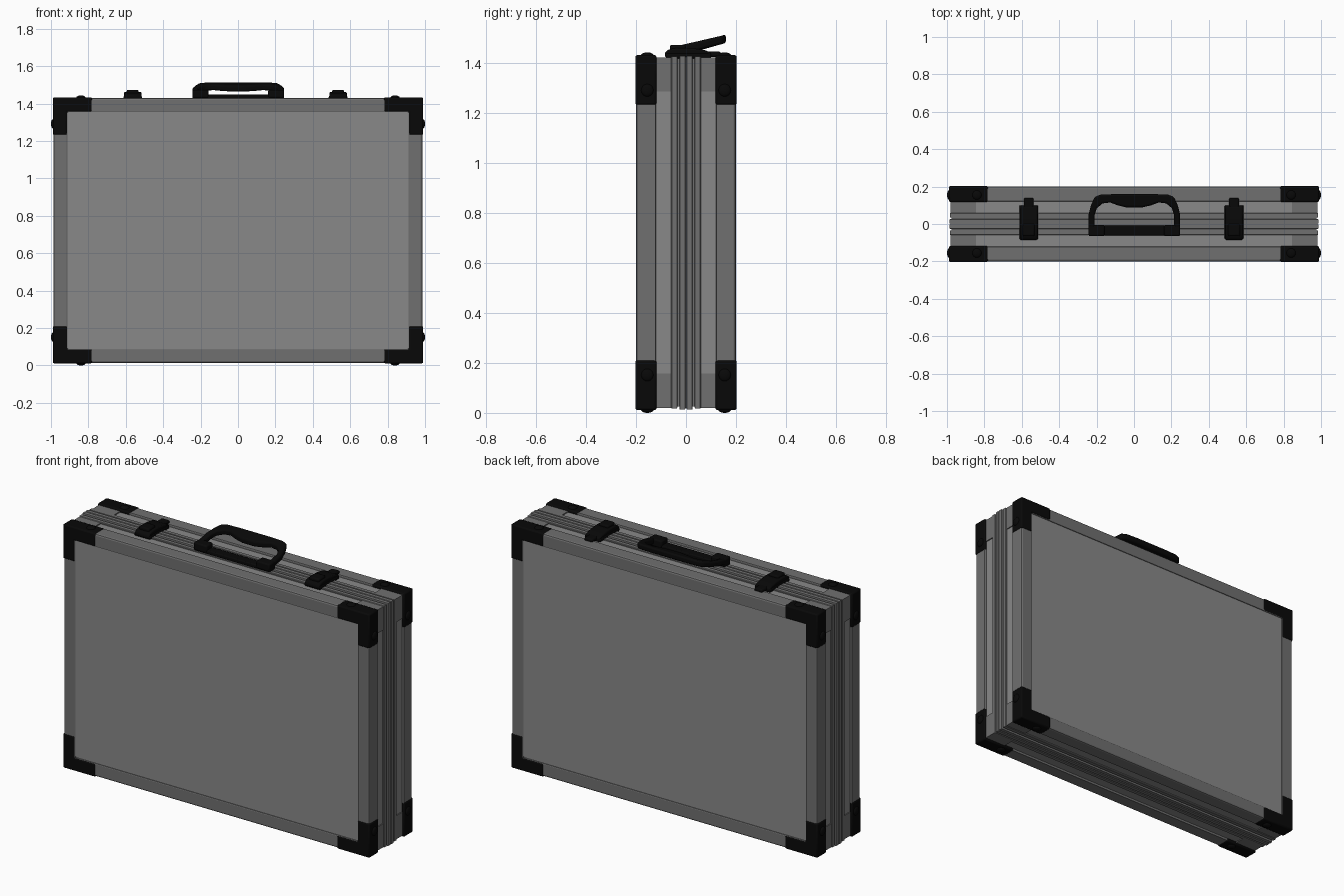
import bpy, bmesh, math
from mathutils import Matrix

if "Cube" in bpy.data.objects:
    bpy.data.objects.remove(bpy.data.objects["Cube"])

HX, HZ, ZC = 0.987, 0.708, 0.722   # body half width, half height, centre height


def material(name, v):
    m = bpy.data.materials.new(name)
    m.diffuse_color = (v, v, v, 1)
    m.use_nodes = True
    m.node_tree.nodes["Principled BSDF"].inputs["Base Color"].default_value = m.diffuse_color
    return m


BLACK = material("black_plastic", 0.0025)
TRIM = material("dark_grey_trim", 0.16)
PANEL = material("grey_panel", 0.25)


def finish(name, bm, mat=None, bevel=0, segments=2, angle=35):
    bmesh.ops.recalc_face_normals(bm, faces=bm.faces)
    me = bpy.data.meshes.new(name)
    bm.to_mesh(me)
    bm.free()
    ob = bpy.data.objects.new(name, me)
    bpy.context.collection.objects.link(ob)
    if mat:
        me.materials.append(mat)
    if bevel:
        b = ob.modifiers.new("bevel", 'BEVEL')
        b.width, b.segments, b.limit_method = bevel, segments, 'ANGLE'
        b.angle_limit = math.radians(40)
    bpy.ops.object.select_all(action='DESELECT')
    bpy.context.view_layer.objects.active = ob
    ob.select_set(True)
    bpy.ops.object.shade_smooth_by_angle(angle=math.radians(angle))
    return ob


def box(name, x0, x1, y0, y1, z0, z1, mat=None, bevel=0):
    bm = bmesh.new()
    bmesh.ops.create_cube(bm, size=1)
    for v in bm.verts:
        v.co.x = x0 + (v.co.x + .5) * (x1 - x0)
        v.co.y = y0 + (v.co.y + .5) * (y1 - y0)
        v.co.z = z0 + (v.co.z + .5) * (z1 - z0)
    return finish(name, bm, mat, bevel)


def prism(name, pts, vec, mat=None, bevel=0, segments=2, warp=None):
    """Extrude a closed 3D outline along vec."""
    bm = bmesh.new()
    f = bm.faces.new([bm.verts.new(p) for p in pts])
    new = bmesh.ops.extrude_face_region(bm, geom=[f])['geom']
    bmesh.ops.translate(bm, vec=vec, verts=[g for g in new if isinstance(g, bmesh.types.BMVert)])
    if warp:
        for v in bm.verts:
            v.co.z += warp(v.co)
    return finish(name, bm, mat, bevel, segments)


def ring(name, profile, mat=None):
    """Sweep a closed (inset, y) profile round the case with mitred corners."""
    bm = bmesh.new()
    loops = [[bm.verts.new((sx * (HX - d), y, ZC + sz * (HZ - d))) for d, y in profile]
             for sx, sz in ((-1, -1), (1, -1), (1, 1), (-1, 1))]
    n = len(profile)
    for i in range(4):
        a, b = loops[i], loops[(i + 1) % 4]
        for j in range(n):
            k = (j + 1) % n
            bm.faces.new((a[j], b[j], b[k], a[k]))
    return finish(name, bm, mat, angle=12)


def corner(name, sx, sz, y0, y1, lx, lz, t, inset, mat, bevel):
    """L-shaped piece wrapped over one corner of the case."""
    outline = [(0, 0), (lx, 0), (lx, t), (t, t), (t, lz), (0, lz)]
    pts = [(sx * (HX - inset - a), y0, ZC + sz * (HZ - inset - b)) for a, b in outline]
    return prism(name, pts, (0, y1 - y0, 0), mat, bevel)


# case body: its faces are the large panels and the recessed side panels
box("case_body", -HX + .012, HX - .012, -.194, .194, ZC - HZ + .012, ZC + HZ - .012, PANEL)

# angle trims along the front and back edges
for side, s in (("front", -1), ("back", 1)):
    prof = [(.075, .19), (.075, .198), (.071, .2), (.01, .2), (.003, .197), (0, .19),
            (0, .122), (.003, .12), (.02, .12), (.02, .19)]
    ring(side + "_edge_trim", [(d, s * y) for d, y in prof], TRIM)

# ridged closing band round the middle
ring("closing_band", [(.03, -.06), (.006, -.06), (.003, -.057), (.003, -.036), (.011, -.034),
                      (.011, -.027), (0, -.025), (0, -.004), (.005, -.002), (.005, .002),
                      (0, .004), (0, .025), (.011, .027), (.011, .034), (.003, .036),
                      (.003, .057), (.006, .06), (.03, .06)], TRIM)

# corner caps, side corner plates and rivets
for sx in (-1, 1):
    for sz in (-1, 1):
        tag = ("left" if sx < 0 else "right") + ("_bottom" if sz < 0 else "_top")
        for sy in (-1, 1):
            side = "front" if sy < 0 else "back"
            name = side + "_" + tag
            y0, y1 = sorted((sy * .118, sy * .203))
            corner(name + "_cap", sx, sz, y0, y1, .21, .2, .077, -.003, BLACK, .008)
            y0, y1 = sorted((sy * .055, sy * .121))
            corner(name + "_plate", sx, sz, y0, y1, .137, .137, .03, .006, TRIM, 0)
            bm = bmesh.new()
            for pos, scale in (((sx * .84, sy * .155, ZC + sz * (HZ + .002)), (.025, .025, .012)),
                               ((sx * (HX + .002), sy * .155, ZC + sz * .57), (.011, .025, .025))):
                mat = Matrix.Translation(pos) @ Matrix.Diagonal((*scale, 1))
                bmesh.ops.create_uvsphere(bm, u_segments=16, v_segments=10, radius=1, matrix=mat)
            finish(name + "_rivets", bm, BLACK)

# latches
for side, x in (("left", -.563), ("right", .535)):
    box(side + "_latch_base", x - .05, x + .05, -.08, .1, 1.42, 1.44, BLACK, .004)
    arc = [(-.085, 1.425), (-.085, 1.443), (-.07, 1.455), (-.05, 1.46), (-.02, 1.462),
           (.03, 1.46), (.075, 1.453), (.1, 1.443), (.1, 1.425)]
    prism(side + "_latch_lever", [(x - .047, y, z) for y, z in arc], (.094, 0, 0), BLACK, .006)
    box(side + "_latch_hasp", x - .026, x + .026, .06, .14, 1.425, 1.447, BLACK, .008)
    box(side + "_latch_rib", x - .032, x + .032, -.065, 0, 1.45, 1.474, BLACK, .008)

# handle base plate with hinge blocks
box("handle_base", -.243, .247, -.062, -.008, 1.425, 1.448, BLACK, .006)
for side, x in (("left", -.2), ("right", .204)):
    box(side + "_handle_hinge", x - .043, x + .043, -.065, -.005, 1.43, 1.474, BLACK, .008)

# tilted handle with a finger-shaped grip
outer = [(.245, -.03), (.245, .05), (.232, .1), (.212, .145), (.18, .157), (.1, .16)]
inner = [(.212, -.03), (.212, .05), (.2, .085), (.17, .11), (.13, .115), (.09, .1), (.04, .088)]
half = outer + [(-x, y) for x, y in reversed(outer)]
half += [(-x, y) for x, y in inner] + [(x, y) for x, y in reversed(inner)]
prism("handle_grip", [(x + .002, y, 1.437) for x, y in half], (0, 0, .034), BLACK, .01, 3,
      warp=lambda c: .26 * max(0, c.y + .01))
